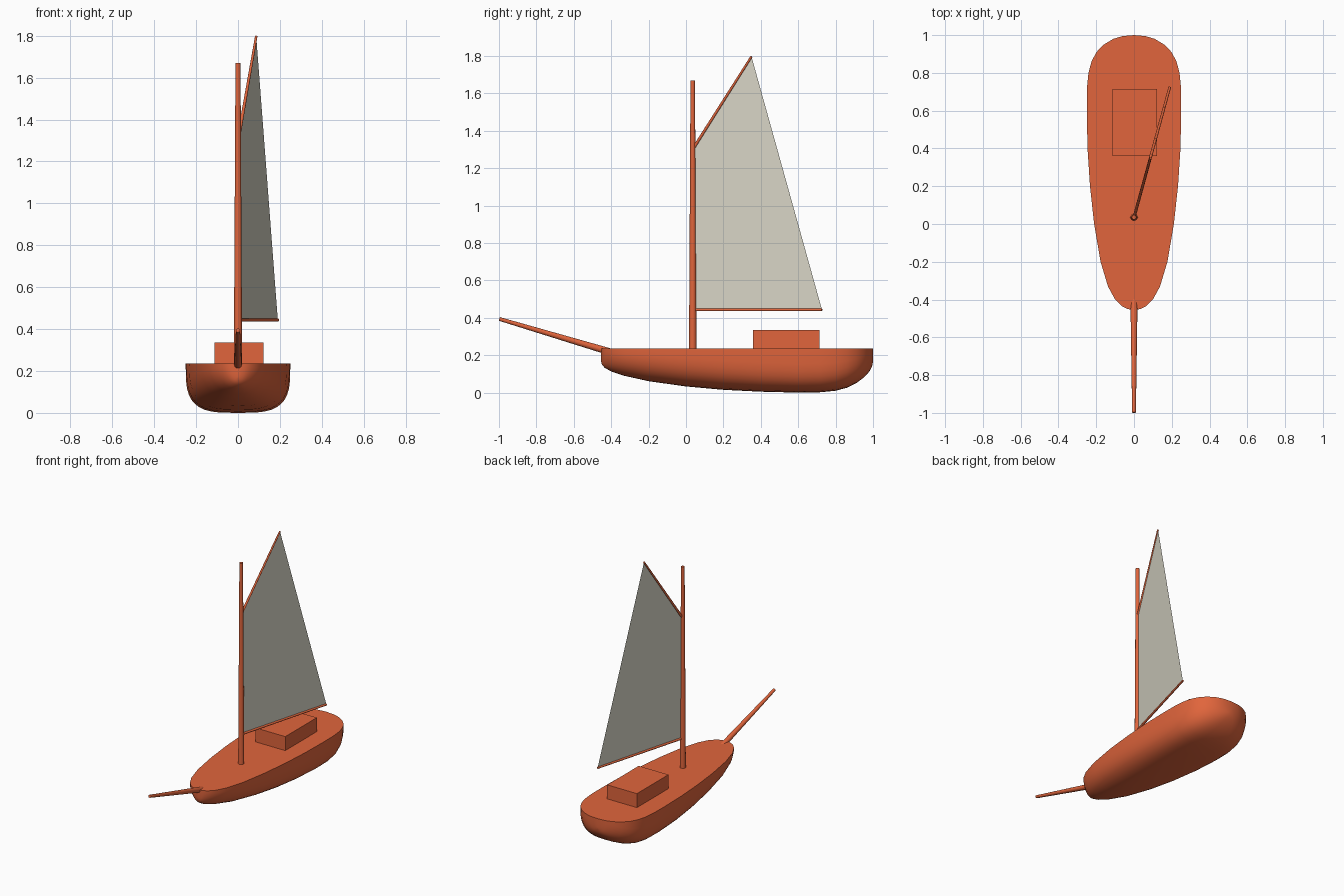
import bpy, bmesh, math
from mathutils import Vector

if "Cube" in bpy.data.objects:
    bpy.data.objects.remove(bpy.data.objects["Cube"])


def material(name, rgb):
    m = bpy.data.materials.new(name)
    m.diffuse_color = (*rgb, 1)
    m.use_nodes = True
    m.node_tree.nodes["Principled BSDF"].inputs["Base Color"].default_value = m.diffuse_color
    return m


WOOD = material("orange_wood", (0.75, 0.13, 0.045))
CLOTH = material("sail_cloth", (0.68, 0.66, 0.56))
DECK = 0.235


def finish(name, bm, mat, smooth=True):
    me = bpy.data.meshes.new(name)
    bm.to_mesh(me)
    bm.free()
    me.materials.append(mat)
    ob = bpy.data.objects.new(name, me)
    bpy.context.collection.objects.link(ob)
    if smooth:
        bpy.ops.object.select_all(action='DESELECT')
        ob.select_set(True)
        bpy.context.view_layer.objects.active = ob
        bpy.ops.object.shade_smooth_by_angle(angle=math.radians(45))
    return ob


def spar(name, a, b, r1, r2, sides=16):
    a, b = Vector(a), Vector(b)
    bm = bmesh.new()
    bmesh.ops.create_cone(bm, cap_ends=True, segments=sides, radius1=r1,
                          radius2=r2, depth=(b - a).length)
    q = (b - a).to_track_quat('Z', 'Y')
    for v in bm.verts:
        v.co = q @ v.co + (a + b) / 2
    return finish(name, bm, WOOD)


# hull stations: y, half width at deck, keel height, section squareness
stations = [
    (-0.455, 0.0, 0.170, 2.0), (-0.450, 0.035, 0.150, 2.0),
    (-0.435, 0.065, 0.133, 2.0), (-0.40, 0.100, 0.113, 2.1),
    (-0.33, 0.138, 0.090, 2.2), (-0.20, 0.177, 0.061, 2.4),
    (0.0, 0.211, 0.033, 2.7), (0.20, 0.233, 0.015, 3.0),
    (0.40, 0.246, 0.005, 3.3), (0.60, 0.250, 0.0, 3.5),
    (0.72, 0.249, 0.002, 3.5), (0.80, 0.241, 0.010, 3.4),
    (0.86, 0.225, 0.026, 3.2), (0.91, 0.199, 0.050, 3.0),
    (0.95, 0.160, 0.080, 2.8), (0.98, 0.110, 0.112, 2.6),
    (0.995, 0.060, 0.140, 2.5), (1.0, 0.0, 0.165, 2.5),
]
N = 20
bm = bmesh.new()
rings = []
for y, w, keel, n in stations:
    ring = []
    for i in range(N + 1):
        t = math.pi * i / N
        c, s = math.cos(t), max(math.sin(t), 0.0)
        x = math.copysign(abs(c) ** (2 / n), c) * w
        z = DECK - (DECK - keel) * (s ** (2 / n) if s > 1e-6 else 0)
        ring.append(bm.verts.new((x, y, z)))
    rings.append(ring)
for p, q in zip(rings, rings[1:]):
    for i in range(N):
        bm.faces.new((p[i], p[i + 1], q[i + 1], q[i]))
    bm.faces.new((p[N], p[0], q[0], q[N]))
bmesh.ops.remove_doubles(bm, verts=bm.verts, dist=1e-5)
bmesh.ops.recalc_face_normals(bm, faces=bm.faces)
finish("hull", bm, WOOD)

# cabin
bm = bmesh.new()
bmesh.ops.create_cube(bm, size=1)
for v in bm.verts:
    v.co = (0.005 + v.co.x * 0.235, 0.537 + v.co.y * 0.356,
            0.28 + v.co.z * 0.11)
finish("cabin", bm, WOOD, smooth=False)

# mast, bowsprit, boom and gaff
tack, clew = (0.003, 0.045, 0.443), (0.19, 0.727, 0.443)
throat, peak = (0.003, 0.045, 1.315), (0.087, 0.35, 1.797)
spar("mast", (0, 0.036, 0.22), (0, 0.036, 1.67), 0.020, 0.012)
spar("bowsprit", (0, -0.40, 0.216), (0, -0.998, 0.394), 0.019, 0.010)
spar("boom", tack, clew, 0.008, 0.007, 12)
spar("gaff", throat, peak, 0.008, 0.006, 12)

# sail
bm = bmesh.new()
bm.faces.new([bm.verts.new(p) for p in (tack, clew, peak, throat)])
finish("sail", bm, CLOTH, smooth=False)
